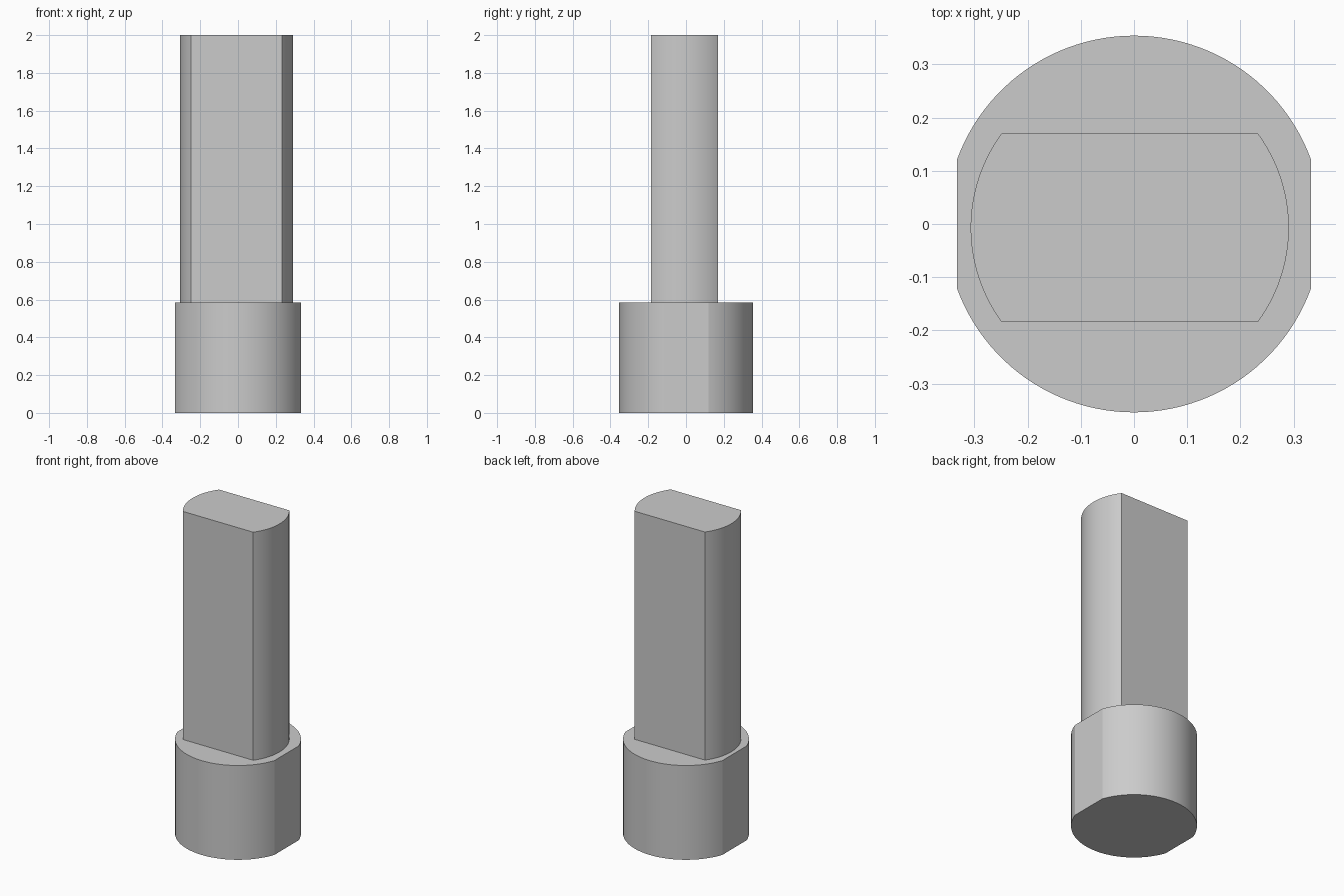
import bpy, bmesh, math

if "Cube" in bpy.data.objects:
    bpy.data.objects.remove(bpy.data.objects["Cube"])

ARC_STEPS = 48


def flatted_cylinder(name, radius, flat, flat_angle, centre, z0, z1):
    """Round bar with two parallel flats, each `flat` from the axis."""
    half = math.acos(flat / radius)          # half angle cut off by each flat
    bm = bmesh.new()
    ring = []
    for start in (flat_angle + half, flat_angle + half + math.pi):
        for i in range(ARC_STEPS + 1):
            a = start + (math.pi - 2 * half) * i / ARC_STEPS
            ring.append(bm.verts.new((centre[0] + radius * math.cos(a),
                                      centre[1] + radius * math.sin(a), z0)))
    bottom = bm.faces.new(ring)
    top = bmesh.ops.extrude_face_region(bm, geom=[bottom], use_keep_orig=True)
    moved = [g for g in top["geom"] if isinstance(g, bmesh.types.BMVert)]
    bmesh.ops.translate(bm, verts=moved, vec=(0, 0, z1 - z0))
    bmesh.ops.recalc_face_normals(bm, faces=bm.faces)

    mesh = bpy.data.meshes.new(name)
    bm.to_mesh(mesh)
    bm.free()
    obj = bpy.data.objects.new(name, mesh)
    bpy.context.collection.objects.link(obj)
    bpy.ops.object.select_all(action='DESELECT')
    obj.select_set(True)
    bpy.context.view_layer.objects.active = obj
    bpy.ops.object.shade_smooth_by_angle(angle=math.radians(15))
    return obj


# Wide base collar, flats facing left and right
flatted_cylinder("base_collar", 0.354, 0.333, 0, (0, 0), 0, 0.585)

# Tall shaft, slightly off centre, flats facing front and back
flatted_cylinder("shaft", 0.299, 0.177, math.pi / 2, (-0.008, -0.007), 0.585, 2.0)
